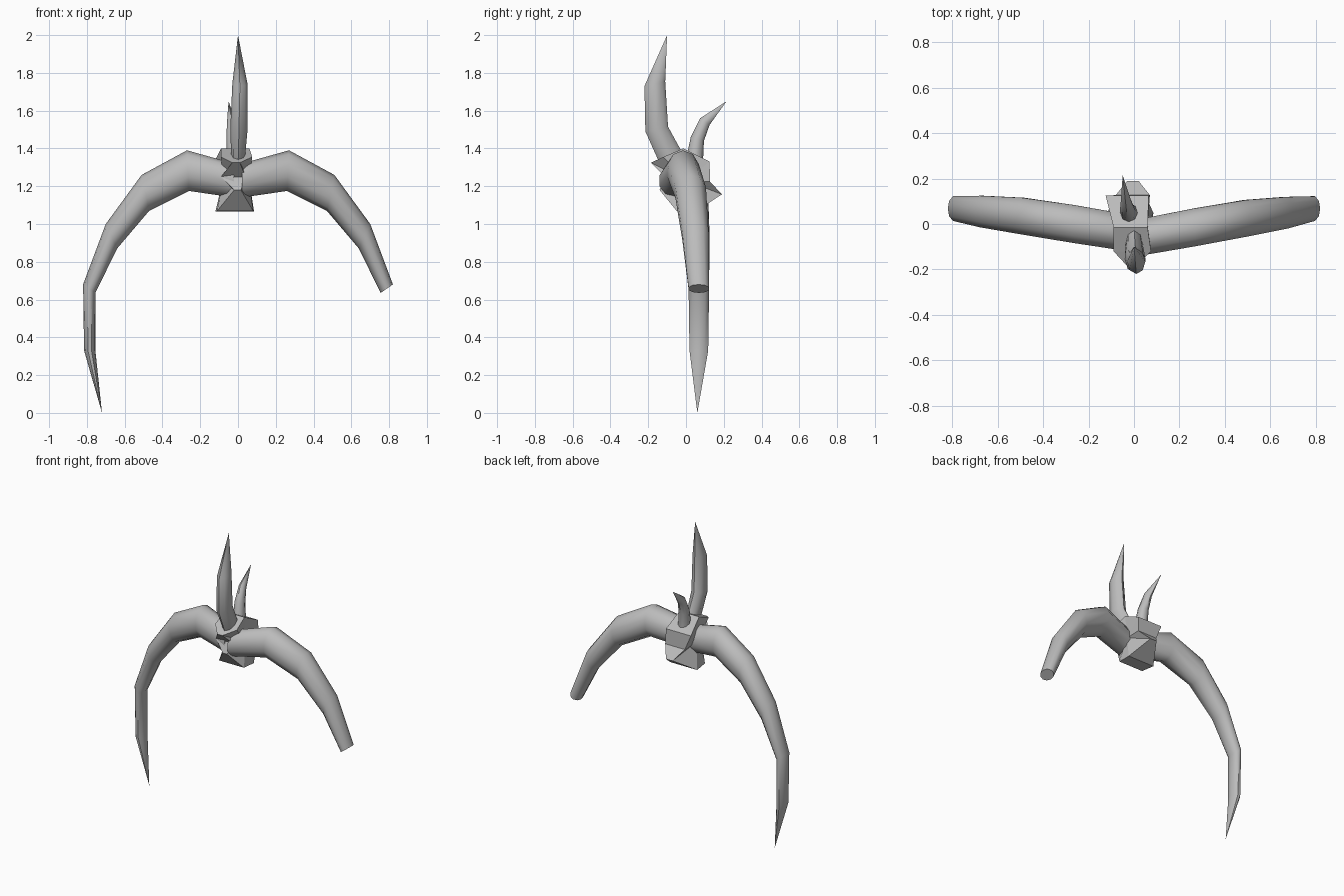
import bpy
import math
from mathutils import Vector

cube = bpy.data.objects.get("Cube")
if cube:
    bpy.data.objects.remove(cube, do_unlink=True)

# One stone grey material for everything
grey = bpy.data.materials.new("bone grey")
grey.use_nodes = True
grey.diffuse_color = (0.5, 0.5, 0.5, 1)
grey.node_tree.nodes["Principled BSDF"].inputs["Base Color"].default_value = grey.diffuse_color


def make_object(name, verts, faces, smooth_angle=None):
    mesh = bpy.data.meshes.new(name)
    mesh.from_pydata(verts, [], faces)
    mesh.materials.append(grey)
    obj = bpy.data.objects.new(name, mesh)
    bpy.context.collection.objects.link(obj)
    bpy.ops.object.select_all(action='DESELECT')
    obj.select_set(True)
    bpy.context.view_layer.objects.active = obj
    bpy.ops.object.mode_set(mode='EDIT')
    bpy.ops.mesh.select_all(action='SELECT')
    bpy.ops.mesh.normals_make_consistent(inside=False)
    bpy.ops.object.mode_set(mode='OBJECT')
    if smooth_angle:
        bpy.ops.object.shade_smooth_by_angle(angle=math.radians(smooth_angle))
    return obj


def horn(name, rings, axis, tip=None, sides=10):
    """Loft elliptical rings, each an outer point, an inner point and a half depth along axis."""
    verts, faces = [], []
    for outer, inner, depth in rings:
        centre, reach = (outer + inner) / 2, (outer - inner) / 2
        for i in range(sides):
            a = math.tau * i / sides
            verts.append(centre + reach * math.cos(a) + axis * depth * math.sin(a))
    for r in range(len(rings) - 1):
        for i in range(sides):
            j = (i + 1) % sides
            low, high = r * sides, (r + 1) * sides
            faces.append((low + i, low + j, high + j, high + i))
    last = (len(rings) - 1) * sides
    faces.append(tuple(range(sides)))
    if tip is None:
        faces.append(tuple(range(last, last + sides)))
    else:
        verts.append(tip)
        faces += [(last + i, last + (i + 1) % sides, last + sides) for i in range(sides)]
    return make_object(name, verts, faces, 50)


# Arms: outer x, z, inner x, z, centre y, half depth
arm_rings = [
    (0.02, 1.32, 0.02, 1.14, -0.04, 0.085),
    (0.27, 1.39, 0.26, 1.175, 0.0, 0.088),
    (0.51, 1.26, 0.47, 1.07, 0.035, 0.085),
    (0.70, 1.0, 0.64, 0.87, 0.055, 0.073),
    (0.82, 0.68, 0.755, 0.635, 0.068, 0.057),
    (0.815, 0.33, 0.755, 0.33, 0.068, 0.052),
]


def arm_section(side, ring, shift):
    ox, oz, ix, iz, y, depth = ring
    return Vector((side * ox, y + shift, oz)), Vector((side * ix, y + shift, iz)), depth


Y_AXIS, X_AXIS = Vector((0, 1, 0)), Vector((1, 0, 0))
horn("right_long_arm", [arm_section(-1, r, 0) for r in arm_rings], Y_AXIS,
     Vector((-0.72, 0.06, 0)))
# The left arm is broken off short
horn("left_broken_arm",
     [arm_section(1, r, -0.02 + 0.005 * k) for k, r in enumerate(arm_rings[:5])], Y_AXIS)


# Spikes: front y, z, rear y, z, centre x, half width
def spike(name, rings, tip):
    sections = [(Vector((x, fy, fz)), Vector((x, ry, rz)), w)
                for fy, fz, ry, rz, x, w in rings]
    horn(name, sections, X_AXIS, Vector(tip), 8)


spike("front_spike", [
    (-0.13, 1.30, -0.01, 1.36, 0.0, 0.035),
    (-0.215, 1.49, -0.095, 1.515, 0.005, 0.046),
    (-0.22, 1.73, -0.11, 1.755, 0.01, 0.04),
], (0, -0.1, 2))
spike("rear_spike", [
    (0.0, 1.34, 0.09, 1.33, -0.02, 0.04),
    (0.025, 1.46, 0.095, 1.44, -0.028, 0.034),
    (0.075, 1.56, 0.125, 1.525, -0.035, 0.023),
], (-0.05, 0.215, 1.65))

# Faceted hub: stations around the x axis, as right x, left x, y, z
hub_stations = [
    (-0.03, 0.01, -0.185, 1.325),
    (-0.09, 0.075, -0.12, 1.355),
    (-0.09, 0.06, -0.015, 1.40),
    (-0.125, 0.065, 0.125, 1.33),
    (-0.08, 0.07, 0.127, 1.225),
    (-0.03, 0.02, 0.19, 1.157),
    (-0.12, 0.085, 0.05, 1.065),
    (-0.11, 0.08, -0.05, 1.07),
    (-0.02, 0.015, -0.14, 1.18),
    (-0.09, 0.04, -0.11, 1.25),
]
count = len(hub_stations)
hub_verts = [(s[0], s[2], s[3]) for s in hub_stations]
hub_verts += [(s[1], s[2], s[3]) for s in hub_stations]
hub_verts += [(-0.08, 0, 1.23), (0.06, 0, 1.23)]
hub_faces = []
for i in range(count):
    j = (i + 1) % count
    hub_faces += [(i, j, count + j, count + i),
                  (i, j, 2 * count), (count + i, count + j, 2 * count + 1)]
make_object("faceted_hub", hub_verts, hub_faces)
